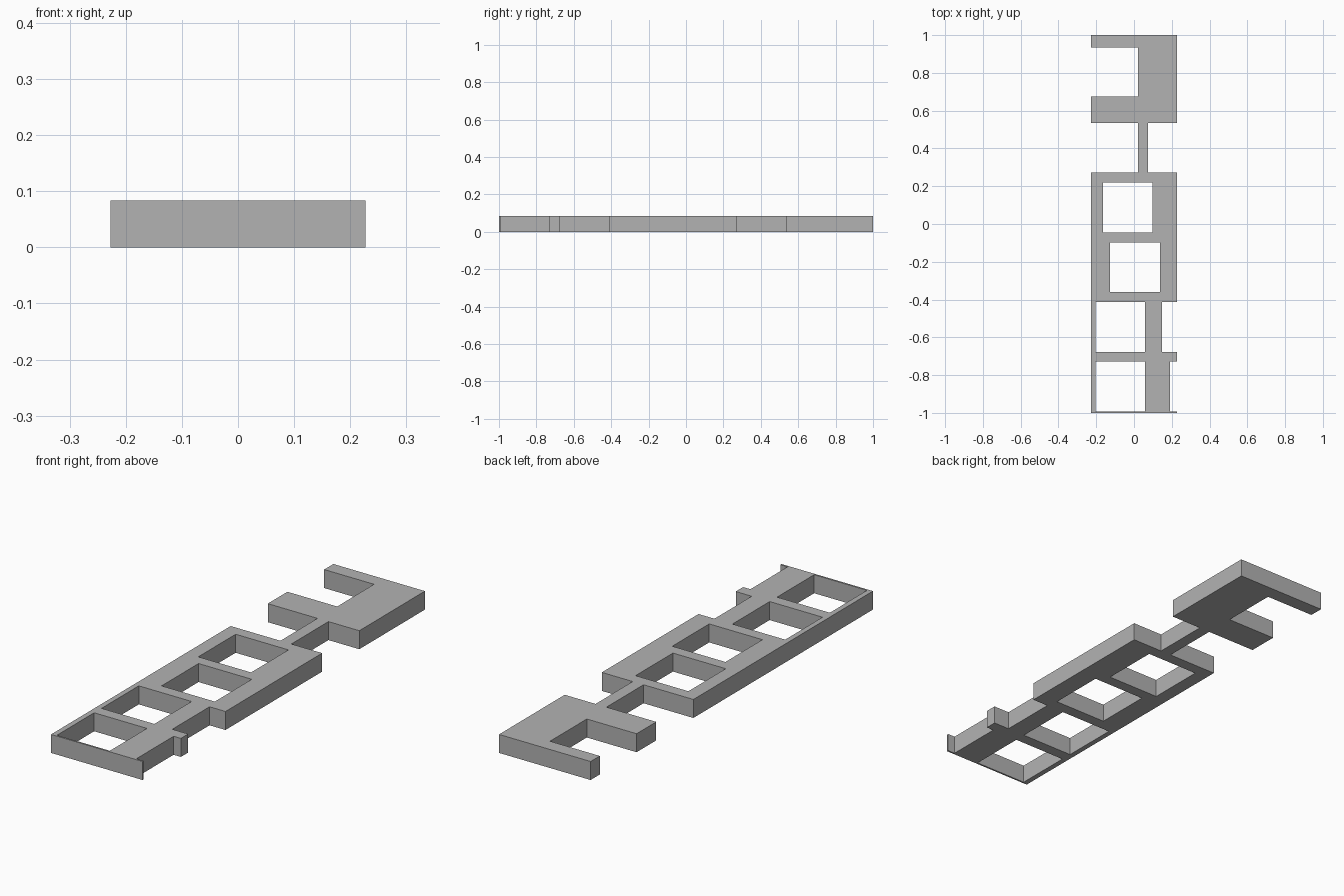
import bpy
import bmesh
from mathutils import Matrix

cube = bpy.data.objects.get("Cube")
if cube:
    bpy.data.objects.remove(cube, do_unlink=True)

HEIGHT = 0.083
HALF_WIDTH = 0.227
OVER = 0.3      # cutters for open notches run past the slab edge

grey = bpy.data.materials.new("plain grey")
grey.use_nodes = True
colour = (0.45, 0.45, 0.45, 1)
grey.diffuse_color = colour
grey.node_tree.nodes["Principled BSDF"].inputs["Base Color"].default_value = colour


def make_boxes(name, rects, z0, z1):
    """One object holding a box for each (x0, x1, y0, y1) rectangle."""
    bm = bmesh.new()
    for x0, x1, y0, y1 in rects:
        place = Matrix.Translation(((x0 + x1) / 2, (y0 + y1) / 2, (z0 + z1) / 2))
        size = Matrix.Diagonal((x1 - x0, y1 - y0, z1 - z0, 1))
        bmesh.ops.create_cube(bm, size=1, matrix=place @ size)
    mesh = bpy.data.meshes.new(name)
    bm.to_mesh(mesh)
    bm.free()
    mesh.materials.append(grey)
    obj = bpy.data.objects.new(name, mesh)
    bpy.context.collection.objects.link(obj)
    return obj


# Long flat slab
plate = make_boxes("slotted_plate", [(-HALF_WIDTH, HALF_WIDTH, -1, 1)], 0, HEIGHT)

openings = [
    (-OVER, 0.02, 0.674, 0.935),       # hook notch at the back
    (-OVER, 0.02, 0.272, 0.535),       # right side of the neck
    (0.074, OVER, 0.272, 0.535),       # left side of the neck
    (-0.165, 0.097, -0.046, 0.219),    # rear window
    (-0.127, 0.137, -0.360, -0.098),   # middle window
    (-0.203, 0.059, -0.677, -0.413),   # front windows
    (-0.203, 0.059, -0.992, -0.729),
    (0.148, OVER, -0.677, -0.413),     # left edge notches
    (0.191, OVER, -0.992, -0.729),
]
cutter = make_boxes("opening_cutter", openings, -0.1, HEIGHT + 0.1)
cutter.hide_render = True
cutter.hide_viewport = True
cutter.display_type = 'WIRE'

# Cut every opening straight through the slab
cut = plate.modifiers.new("openings", 'BOOLEAN')
cut.operation = 'DIFFERENCE'
cut.solver = 'EXACT'
cut.object = cutter
